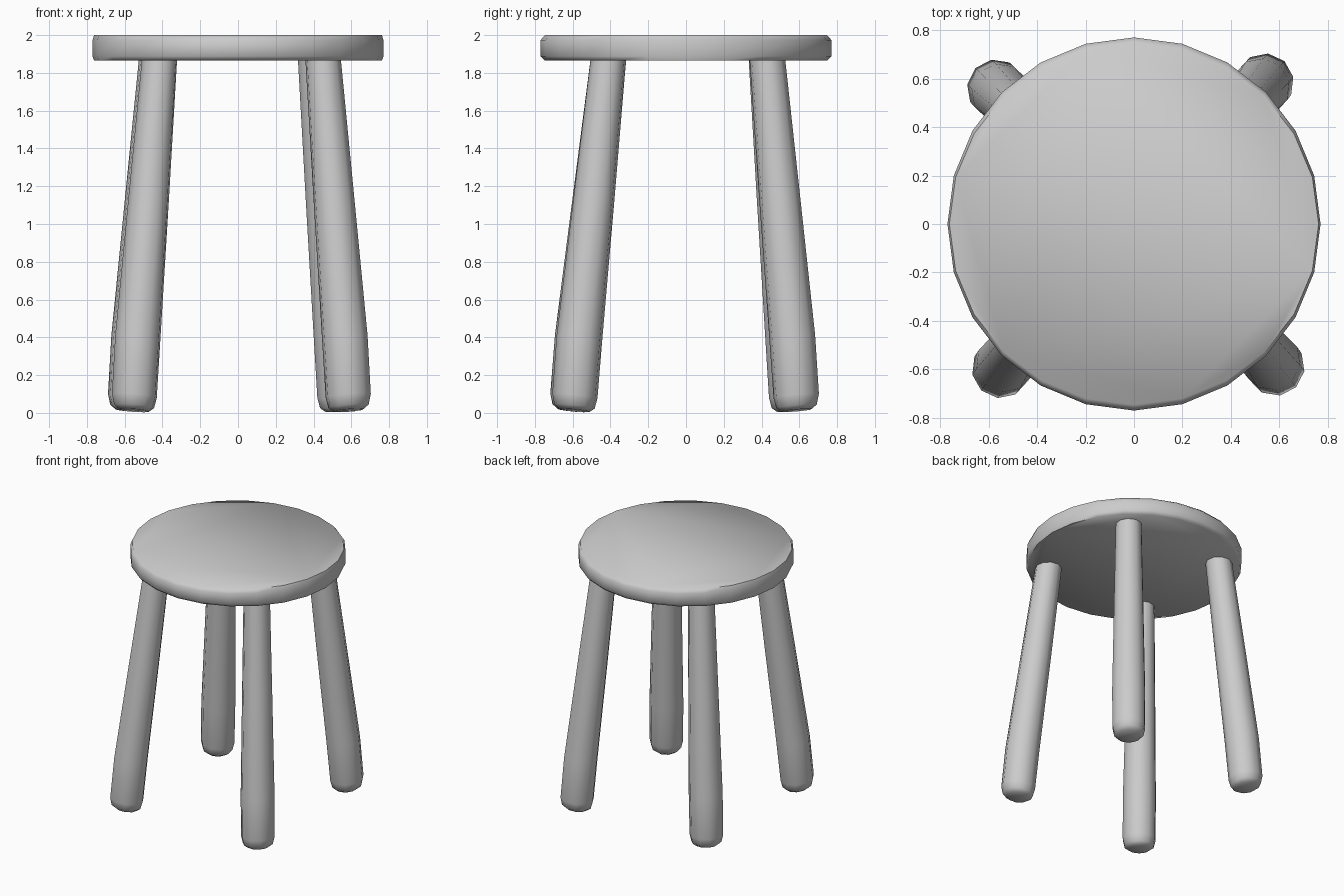
import bpy, bmesh, math
from mathutils import Vector

if "Cube" in bpy.data.objects:
    bpy.data.objects.remove(bpy.data.objects["Cube"])


def loft(name, rings, angle):
    """Skin a list of vertex-position rings and cap both ends."""
    bm = bmesh.new()
    loops = [[bm.verts.new(p) for p in ring] for ring in rings]
    for a, b in zip(loops, loops[1:]):
        n = len(a)
        for i in range(n):
            j = (i + 1) % n
            bm.faces.new((a[i], a[j], b[j], b[i]))
    bm.faces.new(loops[0][::-1])
    bm.faces.new(loops[-1])
    bmesh.ops.recalc_face_normals(bm, faces=bm.faces)
    mesh = bpy.data.meshes.new(name)
    bm.to_mesh(mesh)
    bm.free()
    ob = bpy.data.objects.new(name, mesh)
    bpy.context.collection.objects.link(ob)
    bpy.ops.object.select_all(action='DESELECT')
    ob.select_set(True)
    bpy.context.view_layer.objects.active = ob
    bpy.ops.object.shade_smooth_by_angle(angle=math.radians(angle))
    return ob


def circle(n, phase=0.0):
    return [(math.cos(phase + math.tau * i / n), math.sin(phase + math.tau * i / n))
            for i in range(n)]


# Seat: 24-sided disc with softened top and bottom rims
seat_profile = [(0.762, 0.746, 1.865), (0.77, 0.77, 1.888),
                (0.77, 0.77, 1.974), (0.762, 0.746, 2.0)]
loft("seat", [[(rx * c, ry * s, z) for c, s in circle(24)]
              for rx, ry, z in seat_profile], 60)

# Legs: height, radius, and how far the centre has moved from foot to top
leg_profile = [(0.013, 0.080, 0.0), (0.035, 0.108, 0.0), (0.09, 0.121, 0.01),
               (0.40, 0.122, 0.145), (1.13, 0.109, 0.57), (1.88, 0.095, 1.0)]


def leg(name, foot, top):
    foot, top = Vector(foot), Vector(top)
    lean = (top - foot) / 1.87
    phase = math.atan2(foot.y, foot.x)
    rings = []
    for z, r, t in leg_profile:
        centre = foot.lerp(top, t)
        tilt = lean if z < 1.5 else Vector((0, 0))
        # rings lie square to the leaning leg
        rings.append([(centre.x + r * c, centre.y + r * s,
                       z - r * (c * tilt.x + s * tilt.y) * -1 * -1)
                      for c, s in circle(10, phase)])
    return loft(name, rings, 60)


leg("front_left_leg", (-0.55, -0.60), (-0.415, -0.41))
leg("front_right_leg", (0.585, -0.59), (0.45, -0.41))
leg("back_left_leg", (-0.57, 0.56), (-0.43, 0.425))
leg("back_right_leg", (0.54, 0.585), (0.41, 0.43))
